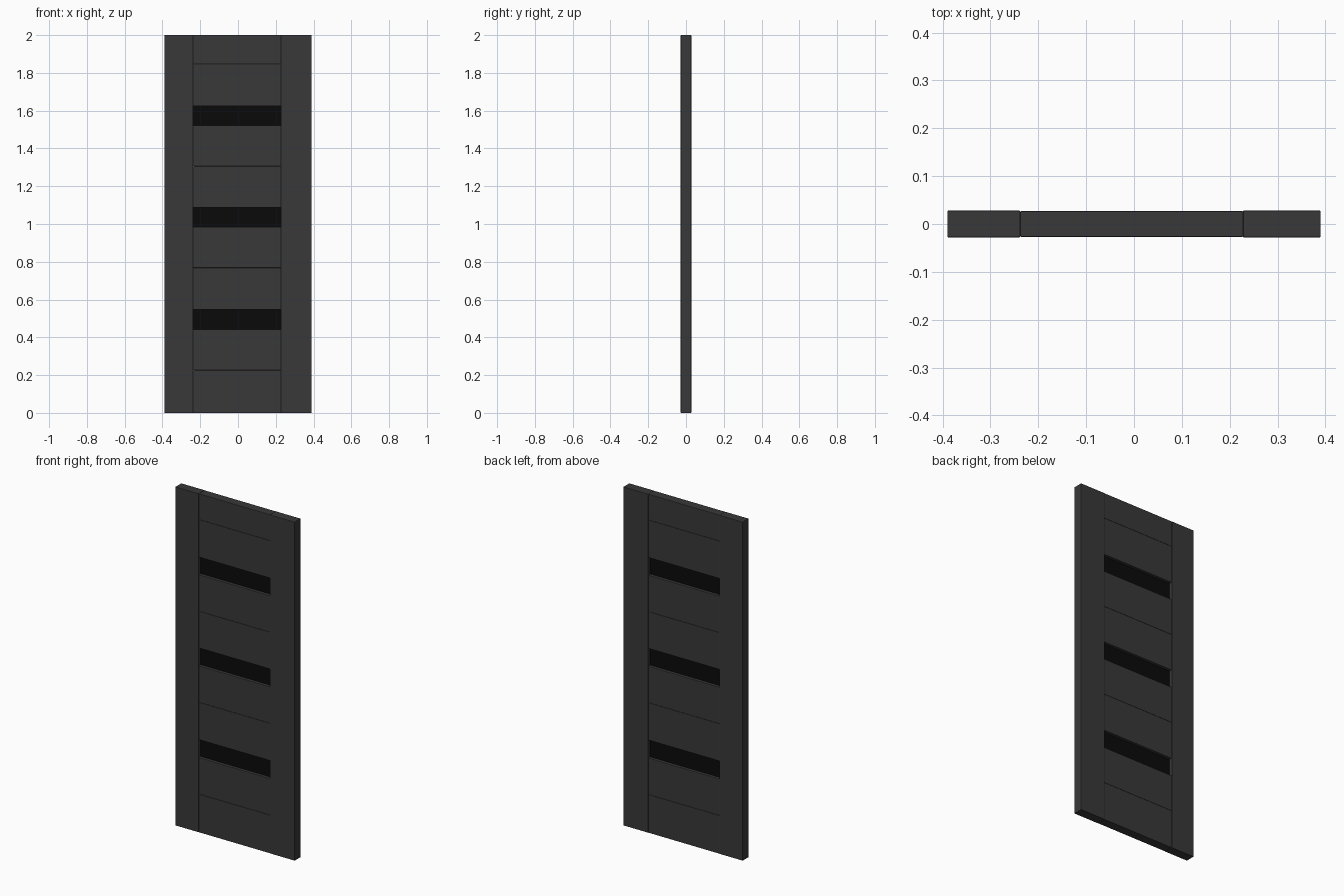
import bpy

if "Cube" in bpy.data.objects:
    bpy.data.objects.remove(bpy.data.objects["Cube"])


def material(name, grey):
    m = bpy.data.materials.new(name)
    m.diffuse_color = (grey, grey, grey, 1)
    m.use_nodes = True
    m.node_tree.nodes["Principled BSDF"].inputs["Base Color"].default_value = m.diffuse_color
    return m


frame_mat = material("dark_frame", 0.04)
glass_mat = material("black_glass", 0.003)


def box(name, x0, x1, z0, z1, depth, mat, bevel=0.0):
    """Box spanning x0..x1 and z0..z1, centred on y, with softened edges."""
    bpy.ops.mesh.primitive_cube_add(size=1, location=((x0 + x1) / 2, 0, (z0 + z1) / 2))
    ob = bpy.context.object
    ob.name = name
    ob.scale = (x1 - x0, depth, z1 - z0)
    bpy.ops.object.transform_apply(location=False, rotation=False, scale=True)
    ob.data.materials.append(mat)
    if bevel:
        mod = ob.modifiers.new("soft_edges", "BEVEL")
        mod.width = bevel
        mod.segments = 2
    return ob


LEFT, RIGHT = -0.238, 0.228   # inner edges of the stiles
HALF_W = 0.39

# Vertical stiles, full height
box("left_stile", -HALF_W, LEFT, 0, 2, 0.056, frame_mat, 0.002)
box("right_stile", RIGHT, HALF_W, 0, 2, 0.056, frame_mat, 0.002)

# Horizontal rails and panels, (bottom, top)
slats = [
    ("bottom_rail", 0, 0.226),
    ("panel_1", 0.226, 0.442),
    ("panel_2", 0.547, 0.768),
    ("panel_3", 0.768, 0.984),
    ("panel_4", 1.088, 1.306),
    ("panel_5", 1.306, 1.522),
    ("panel_6", 1.625, 1.847),
    ("top_rail", 1.847, 2),
]
for name, z0, z1 in slats:
    box(name, LEFT, RIGHT, z0, z1, 0.054, frame_mat, 0.002)

# Recessed dark glass strips in the gaps, tucked slightly into the frame
for i, (z0, z1) in enumerate([(0.442, 0.547), (0.984, 1.088), (1.522, 1.625)]):
    box(f"glass_strip_{i + 1}", LEFT - 0.004, RIGHT + 0.004,
        z0 - 0.004, z1 + 0.004, 0.02, glass_mat)
